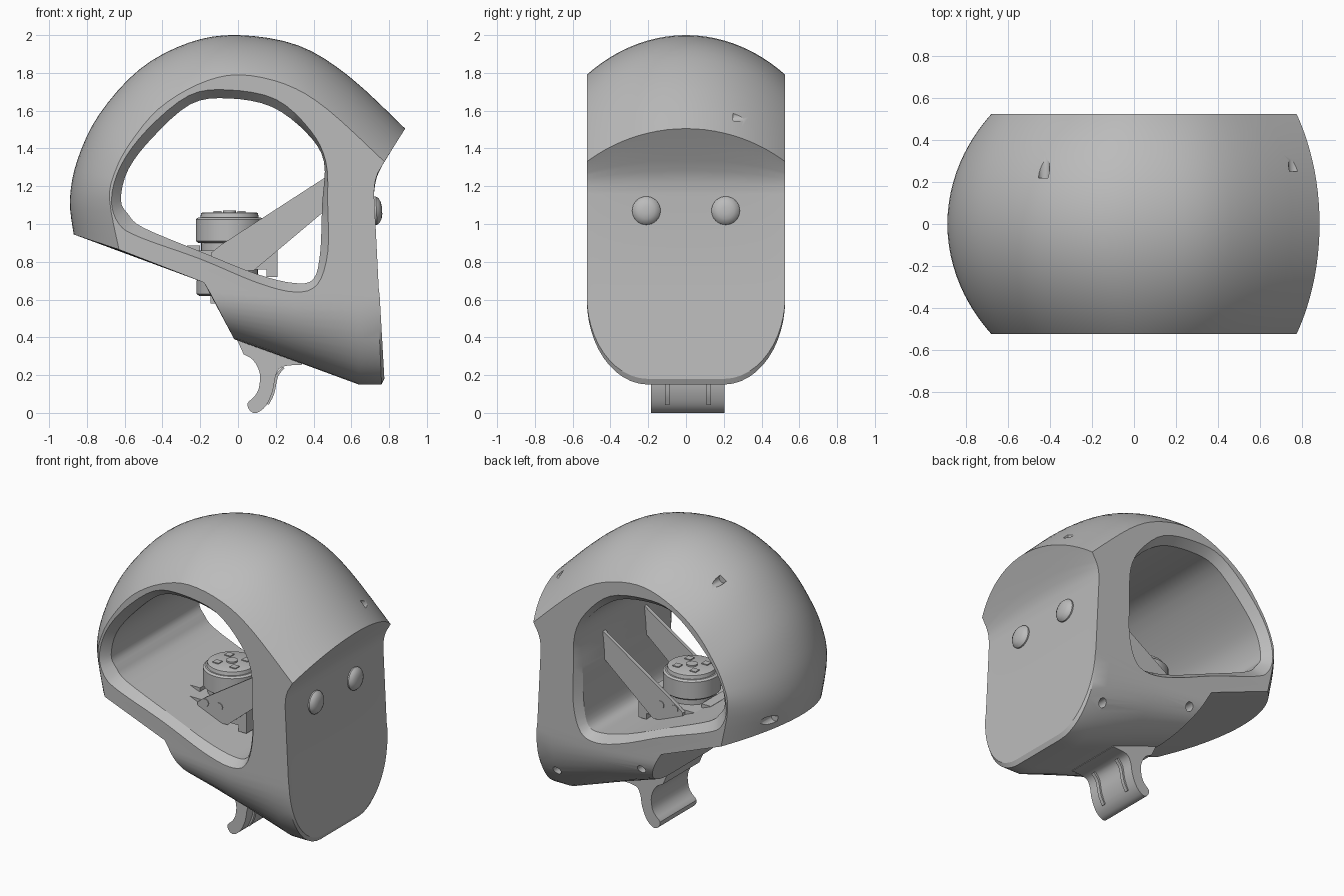
import bpy, bmesh, math
from mathutils import Vector

if "Cube" in bpy.data.objects:
    bpy.data.objects.remove(bpy.data.objects["Cube"])

grey = bpy.data.materials.new("plain grey")
grey.use_nodes = True
grey.diffuse_color = (0.5, 0.5, 0.5, 1)
grey.node_tree.nodes["Principled BSDF"].inputs["Base Color"].default_value = grey.diffuse_color

HALF = 0.525


def finish(name, bm):
    bmesh.ops.recalc_face_normals(bm, faces=bm.faces)
    mesh = bpy.data.meshes.new(name)
    bm.to_mesh(mesh)
    bm.free()
    mesh.materials.append(grey)
    obj = bpy.data.objects.new(name, mesh)
    bpy.context.scene.collection.objects.link(obj)
    return obj


def loft(name, rings):
    """Skin a row of equal closed rings and cap both ends."""
    bm = bmesh.new()
    rows = [[bm.verts.new(p) for p in ring] for ring in rings]
    n = len(rows[0])
    for a, b in zip(rows, rows[1:]):
        for i in range(n):
            j = (i + 1) % n
            bm.faces.new((a[i], a[j], b[j], b[i]))
    bm.faces.new(rows[0])
    bm.faces.new(rows[-1])
    return finish(name, bm)


def extrude(name, outline, y0, y1):
    return loft(name, [[(x, y, z) for x, z in outline] for y in (y0, y1)])


def box(name, x0, x1, y0, y1, z0, z1):
    return extrude(name, [(x0, z0), (x1, z0), (x1, z1), (x0, z1)], y0, y1)


def lathe(name, centre, axis, profile, sides=40):
    """Turn (radius, height) pairs about an axis through centre."""
    turn = Vector((0, 0, 1)).rotation_difference(Vector(axis))
    rings = []
    for r, h in profile:
        rings.append([Vector(centre) + turn @ Vector((r * math.cos(a), r * math.sin(a), h))
                      for a in (math.tau * k / sides for k in range(sides))])
    return loft(name, rings)


def spline(points, closed=False, steps=4):
    """Smooth curve through points of any dimension."""
    n = len(points)
    pick = (lambda i: points[i % n]) if closed else (lambda i: points[min(max(i, 0), n - 1)])
    out = []
    for i in range(n if closed else n - 1):
        quad = [pick(i + k) for k in (-1, 0, 1, 2)]
        for s in range(steps):
            t = s / steps
            out.append(tuple(0.5 * (2 * b + (c - a) * t + (2 * a - 5 * b + 4 * c - d) * t ** 2
                                    + (3 * b - a - 3 * c + d) * t ** 3)
                             for a, b, c, d in zip(*quad)))
    return out if closed else out + [points[-1]]


def cut(obj, cutter):
    mod = obj.modifiers.new("cut", "BOOLEAN")
    mod.operation, mod.solver, mod.object = "DIFFERENCE", "EXACT", cutter
    bpy.context.view_layer.objects.active = obj
    bpy.ops.object.modifier_apply(modifier=mod.name)
    bpy.data.objects.remove(cutter)


# Shell outline: x, z on the centre plane, then x, z on the flat side
dome = spline([
    (-.87, .945, -.63, .865), (-.89, 1.13, -.68, 1.13), (-.85, 1.34, -.65, 1.28),
    (-.735, 1.58, -.57, 1.43), (-.52, 1.82, -.42, 1.61), (-.26, 1.96, -.21, 1.74),
    (0, 2, 0, 1.79), (.32, 1.945, .25, 1.74), (.59, 1.78, .47, 1.61), (.885, 1.505, .775, 1.33)])
brow = spline([(.78, 1.34, .74, 1.27), (.735, 1.25, .725, 1.22), (.72, 1.16, .72, 1.16)], steps=3)
chin = [(.745, .66, .745, .66), (.775, .18, .75, .62), (.76, .15, .74, .6), (.64, .15, .64, .6),
        (.3, .275, .3, .6), (-.02, .39, -.15, .64), (-.18, .69, -.18, .69)]


def ring_at(y):
    radius = 0.89
    side = radius - math.sqrt(radius ** 2 - HALF ** 2)
    f_dome = (radius - math.sqrt(radius ** 2 - y * y)) / side
    t = max(0, abs(y) - 0.2) / (HALF - 0.2)
    f_chin = 1 - math.sqrt(max(0, 1 - t * t))
    ring = []
    for part, f in ((dome, f_dome), (brow, f_dome), (chin, f_chin)):
        ring += [(a + (c - a) * f, y, b + (d - b) * f) for a, b, c, d in part]
    return ring


shell = loft("shell", [ring_at(HALF * math.sin(math.pi * k / 32)) for k in range(-16, 17)])

# Side window: x, z of the outer rim, then x, z of the inner tunnel
window = spline([
    (-.67, 1.13, -.62, 1.13), (-.63, 1, -.58, 1.05), (-.52, .93, -.5, .98), (-.2, .815, -.2, .855),
    (.1, .69, .1, .735), (.3, .64, .3, .687), (.42, .68, .4, .71), (.475, .85, .435, .85),
    (.475, 1.1, .445, 1.1), (.465, 1.33, .455, 1.33), (.38, 1.5, .365, 1.48), (.2, 1.66, .18, 1.62),
    (-.05, 1.71, -.05, 1.665), (-.26, 1.68, -.25, 1.635), (-.48, 1.5, -.45, 1.46),
    (-.62, 1.31, -.58, 1.29)], closed=True)
outer = lambda y: [(p[0], y, p[1]) for p in window]
inner = lambda y: [(p[2], y, p[3]) for p in window]
cut(shell, loft("window_cutter", [outer(-.6), outer(-HALF), inner(-.47),
                                  inner(.47), outer(HALF), outer(.6)]))

# Screw pockets on the back half
for x, y, z in ((-.43, .22, 1.83), (.765, .25, 1.57), (-.82, .22, 1.0), (-.02, .4, .54), (.64, .37, .34)):
    cut(shell, lathe("pocket_cutter", (x, y, z), (0, 1, 0), [(.028, 0), (.028, .4)], 20))

# Domed buttons on the flat end
for side in (-1, 1):
    lathe("end_button", (.715, side * .21, 1.07), (1, 0, .05),
          [(.075, 0), (.075, .018), (.065, .032), (.045, .043), (.02, .048)], 32)

# Hooked clip underneath, with two raised ribs
hook = spline([(.03, .31), (.08, .28), (.115, .21), (.11, .13), (.085, .085), (.05, .05), (.065, .01),
               (.1, 0), (.15, .04), (.185, .12), (.2, .2), (.235, .245), (.34, .255)], steps=3)
extrude("clip", hook + [(.3, .35), (-.02, .42)], -.185, .205)
back = spline([(.15, .05), (.18, .11), (.2, .2), (.235, .245)])
for y in (-.1, .12):
    extrude("clip_rib", back + [(x + .012, z - .008) for x, z in reversed(back)], y - .012, y + .012)

# Slanted arms and their bolts
arm = [(.49, 1.265), (.49, 1.095), (.085, .755), (-.14, .755), (-.14, .85), (-.09, .89)]
for side in (-1, 1):
    extrude("arm", arm, side * .21, side * .235)
    for x in (-.08, .025):
        lathe("arm_bolt", (x, side * .23, .862), (0, side, 0), [(.026, 0), (.026, .01)], 20)

# Motor bracket with end ears
box("bracket", -.22, .16, -.21, .21, .76, .86)
box("left_ear", -.27, -.2, -.12, .12, .85, .885)
box("right_ear", .15, .21, -.21, .21, .72, .87)

# Motor
MX = -.045
lathe("motor_base", (MX, 0, 0), (0, 0, 1),
      [(.16, .62), (.175, .63), (.175, .7), (.15, .72), (.15, .9)])
lathe("motor_drum", (MX, 0, 0), (0, 0, 1),
      [(.165, .9), (.178, .91), (.178, 1.025), (.165, 1.035), (.155, 1.035), (.15, 1.058), (.14, 1.062)])
lathe("motor_hub", (MX, 0, 1.06), (0, 0, 1), [(.035, 0), (.035, .012)], 24)
for k in range(4):
    a = math.tau * (k + .5) / 4
    x, y = MX + .09 * math.cos(a), .09 * math.sin(a)
    box("motor_pad", x - .022, x + .022, y - .022, y + .022, 1.055, 1.068)
box("motor_plug", -.145, -.1, -.06, .06, .58, .64)

# Soft shading with crisp edges
bpy.ops.object.select_all(action="DESELECT")
for obj in bpy.context.scene.objects:
    if obj.type == "MESH":
        obj.select_set(True)
        bpy.context.view_layer.objects.active = obj
bpy.ops.object.shade_smooth_by_angle(angle=math.radians(28))
